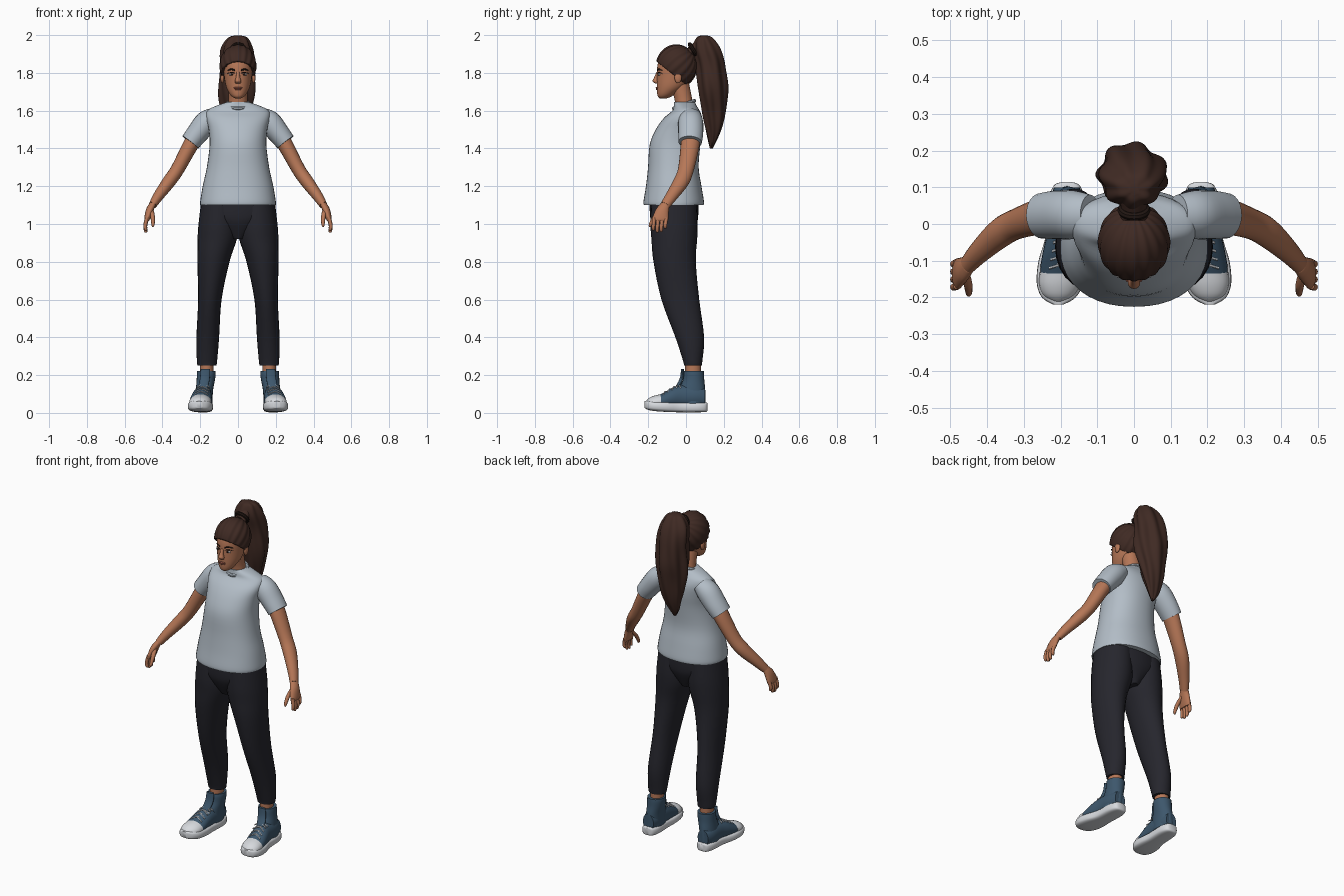
import bpy, bmesh, math
from mathutils import Vector, Matrix

old = bpy.data.objects.get("Cube")
if old:
    bpy.data.objects.remove(old, do_unlink=True)

X, Y, Z = Vector((1, 0, 0)), Vector((0, 1, 0)), Vector((0, 0, 1))


def material(name, *rgb):
    mat = bpy.data.materials.new(name)
    mat.use_nodes = True
    color = (*rgb, 1)
    mat.diffuse_color = color
    shader = mat.node_tree.nodes["Principled BSDF"]
    shader.inputs["Base Color"].default_value = color
    shader.inputs["Roughness"].default_value = 0.8
    return mat


skin = material("skin", .47, .185, .095)
hair = material("brown hair", .05, .023, .017)
cotton = material("grey cotton", .45, .51, .57)
cloth = material("charcoal cloth", .019, .019, .026)
canvas = material("blue canvas", .047, .095, .15)
rubber = material("white rubber", .68, .70, .73)
lip = material("lip", .36, .11, .07)
dark = material("dark brown", .015, .008, .006)


def finish(name, bm, mat, pair=False):
    """Turn a bmesh into one object, or a left and right pair."""
    made = []
    for side in (("left_", "right_") if pair else ("",)):
        if side == "right_":
            bmesh.ops.transform(bm, matrix=Matrix.Scale(-1, 4, X), verts=bm.verts)
        bmesh.ops.recalc_face_normals(bm, faces=bm.faces)
        mesh = bpy.data.meshes.new(side + name)
        bm.to_mesh(mesh)
        mesh.materials.append(mat)
        obj = bpy.data.objects.new(side + name, mesh)
        bpy.context.collection.objects.link(obj)
        bpy.ops.object.select_all(action='DESELECT')
        obj.select_set(True)
        bpy.context.view_layer.objects.active = obj
        bpy.ops.object.shade_smooth_by_angle(angle=math.radians(50))
        made.append(obj)
    bm.free()
    return made[0]


def spline(rings, steps):
    """Catmull-Rom interpolation of every value in the rings."""
    out = []
    for i in range(len(rings) - 1):
        a, b, c, d = (rings[max(0, min(len(rings) - 1, i + k))] for k in (-1, 0, 1, 2))
        for s in range(steps):
            t = s / steps
            out.append([q + t / 2 * (r - p + t * (2 * p - 5 * q + 4 * r - w
                        + t * (3 * (q - r) + w - p)))
                        for p, q, r, w in zip(a, b, c, d)])
    return out + [list(rings[-1])]


def loft(name, mat, rings, pair=False, axes=(X, Y), sides=24, steps=4, power=2, lobes=None):
    """Skin elliptical rings (x, y, z, radius u, radius v); axes=None follows the path."""
    rings = spline(rings, steps)
    bm = bmesh.new()
    loops = []
    for i, (x, y, z, ru, rv) in enumerate(rings):
        if axes:
            u, v = axes
        else:
            after, before = rings[min(i + 1, len(rings) - 1)], rings[max(i - 1, 0)]
            t = (Vector(after[:3]) - Vector(before[:3])).normalized()
            u = Y.cross(t).normalized()
            v = t.cross(u)
        loop = []
        for k in range(sides):
            a = math.tau * k / sides
            c, s = (math.copysign(abs(w) ** (2 / power), w) for w in (math.cos(a), math.sin(a)))
            f = lobes(a, z) if lobes else 1
            loop.append(bm.verts.new(Vector((x, y, z)) + u * c * ru * f + v * s * rv * f))
        loops.append(loop)
    for low, high in zip(loops, loops[1:]):
        for k in range(sides):
            n = (k + 1) % sides
            bm.faces.new((low[k], low[n], high[n], high[k]))
    bm.faces.new(loops[0])
    bm.faces.new(loops[-1])
    return finish(name, bm, mat, pair)


def blob(name, mat, loc, size, pair=False):
    bm = bmesh.new()
    bmesh.ops.create_uvsphere(bm, u_segments=20, v_segments=12, radius=1)
    bmesh.ops.scale(bm, vec=size, verts=bm.verts)
    bmesh.ops.translate(bm, vec=loc, verts=bm.verts)
    return finish(name, bm, mat, pair)


# Shirt
loft("shirt", cotton, [
    (0, -.065, 1.1, .2, .158), (0, -.065, 1.12, .2, .16), (0, -.065, 1.2, .187, .147),
    (0, -.067, 1.3, .165, .134), (0, -.058, 1.42, .15, .134), (0, -.037, 1.5, .155, .123),
    (0, -.016, 1.56, .168, .102), (0, 0, 1.6, .163, .072), (0, -.004, 1.626, .115, .06),
    (0, -.008, 1.645, .06, .055)], sides=40, power=2.2)
loft("sleeve", cotton, [
    (.12, .025, 1.575, .045, .055), (.165, .025, 1.54, .062, .066),
    (.215, .025, 1.48, .058, .066), (.252, .022, 1.433, .053, .062)], pair=True, axes=None)
bpy.ops.mesh.primitive_torus_add(major_segments=32, minor_segments=8, major_radius=.058,
                                 minor_radius=.01, location=(0, -.01, 1.632),
                                 rotation=(math.radians(20), 0, 0))
collar = bpy.context.object
collar.name = "collar"
collar.data.materials.append(cotton)
bpy.ops.object.shade_smooth_by_angle()

# Trousers
loft("hips", cloth, [
    (0, -.064, 1.13, .192, .128), (0, -.063, 1.05, .197, .128),
    (0, -.062, 1, .15, .118), (0, -.06, .92, .04, .08)], sides=32)
loft("trouser_leg", cloth, [
    (.1, -.064, 1.12, .095, .12), (.104, -.063, 1, .105, .125), (.11, -.062, .92, .104, .121),
    (.13, -.06, .8, .085, .112), (.149, -.03, .6, .062, .1), (.16, .02, .4, .06, .076),
    (.164, .035, .28, .054, .052), (.164, .037, .25, .05, .047)], pair=True)

# Arms and hands
loft("arm", skin, [
    (.2, .03, 1.5, .045, .05), (.25, .022, 1.42, .041, .05), (.32, 0, 1.29, .036, .042),
    (.365, -.025, 1.225, .035, .041), (.42, -.075, 1.15, .028, .032),
    (.452, -.11, 1.1, .021, .026)], pair=True, axes=None, sides=20)
loft("palm", skin, [
    (.447, -.105, 1.115, .018, .024), (.465, -.124, 1.08, .021, .034),
    (.48, -.136, 1.03, .016, .043), (.482, -.137, 1.015, .011, .04)], pair=True, sides=16)
for i, finger in enumerate(("index", "middle", "ring", "little")):
    y, drop = -.168 + .021 * i, (.055, .066, .062, .045)[i]
    loft(finger + "_finger", skin, [
        (.481, y, 1.035, .011, .011), (.491, y - .004, 1.02 - drop / 2, .01, .01),
        (.488, y - .005, 1.025 - drop, .008, .008), (.486, y - .005, 1.02 - drop, .003, .003)],
        pair=True, sides=10)
loft("thumb", skin, [
    (.46, -.135, 1.075, .013, .014), (.452, -.165, 1.04, .012, .013),
    (.45, -.187, 1, .009, .01), (.451, -.191, .985, .004, .004)], pair=True, sides=10)

# Ankles and shoes
loft("ankle", skin, [(.166, .037, .18, .036, .042), (.166, .037, .3, .036, .042)], pair=True)
loft("sole", rubber, [
    (.183, .114, .032, .015, .02), (.183, .104, .03, .036, .025), (.184, .06, .03, .05, .027),
    (.188, -.03, .03, .052, .027), (.196, -.1, .032, .064, .027), (.201, -.16, .036, .064, .027),
    (.205, -.2, .04, .046, .024), (.206, -.219, .044, .015, .018)],
    pair=True, axes=(X, Z), power=3.5)
loft("shoe_vamp", canvas, [
    (.183, .1, .08, .035, .05), (.184, .05, .085, .047, .06), (.187, -.02, .085, .049, .063),
    (.193, -.07, .078, .054, .056), (.198, -.12, .064, .057, .042),
    (.202, -.17, .052, .05, .03)], pair=True, axes=(X, Z))
loft("shoe_collar", canvas, [
    (.183, .03, .05, .047, .073), (.178, .032, .12, .046, .07), (.171, .04, .17, .048, .057),
    (.168, .042, .205, .05, .054), (.168, .043, .222, .049, .052)], pair=True)
loft("toe_cap", rubber, [
    (.199, -.132, .058, .058, .041), (.202, -.165, .055, .056, .037),
    (.205, -.195, .051, .042, .028), (.206, -.214, .046, .015, .014)], pair=True, axes=(X, Z))
loft("tongue", canvas, [
    (.186, -.05, .13, .026, .012), (.176, -.024, .18, .026, .01),
    (.172, -.018, .232, .025, .008)], pair=True)
for i in range(4):
    y, z, x = -.04 - .023 * i, .152 - .013 * i, .184 + .004 * i
    for way in (-1, 1):
        loft(f"lace_{i + 1}_{'in' if way < 0 else 'out'}", rubber, [
            (x - .036, y + way * .011, z - .017, .004, .004), (x, y, z, .004, .004),
            (x + .036, y - way * .011, z - .017, .004, .004)],
            pair=True, axes=(Y, Z), sides=6)

# Neck, head and face
loft("neck", skin, [
    (0, -.008, 1.58, .062, .055), (0, -.012, 1.65, .05, .047), (0, -.035, 1.75, .05, .05)])
loft("head", skin, [
    (0, -.12, 1.665, .015, .018), (0, -.113, 1.675, .032, .036), (0, -.1, 1.695, .048, .053),
    (0, -.077, 1.73, .064, .077), (0, -.06, 1.78, .073, .094), (0, -.055, 1.84, .078, .096),
    (0, -.05, 1.89, .072, .083), (0, -.05, 1.925, .045, .05)], sides=32)
loft("nose", skin, [
    (0, -.149, 1.805, .008, .007), (0, -.157, 1.775, .011, .012),
    (0, -.16, 1.756, .017, .017), (0, -.153, 1.743, .012, .009)], sides=16)
blob("ear", skin, (.083, -.042, 1.775), (.01, .019, .03), pair=True)
blob("eye", rubber, (.034, -.1415, 1.791), (.015, .006, .006), pair=True)
blob("iris", dark, (.033, -.1455, 1.791), (.007, .004, .006), pair=True)
for part, z, thick in (("eyebrow", 1.814, .0045), ("eyelid_line", 1.798, .0025)):
    loft(part, dark, [
        (.016, -.15, z, thick, thick), (.036, -.143, z + .005, thick, thick),
        (.056, -.126, z - .002, thick / 2, thick / 2)], pair=True, axes=(Y, Z), sides=8)
blob("upper_lip", lip, (0, -.153, 1.721), (.023, .008, .005))
blob("lower_lip", lip, (0, -.152, 1.713), (.019, .008, .005))

# Combed hair, ridged toward the tie and trimmed along the hairline
bm = bmesh.new()
bmesh.ops.create_uvsphere(bm, u_segments=96, v_segments=28, radius=1)
for v in bm.verts:
    around = math.atan2(v.co.y, v.co.x)
    v.co *= 1 + .022 * math.hypot(v.co.x, v.co.y) * math.cos(16 * around)
shape = (Matrix.Translation((0, -.05, 1.835)) @ Matrix.Diagonal((.097, .108, .114, 1))
         @ Matrix.Rotation(math.radians(-50), 4, 'X'))
bmesh.ops.transform(bm, matrix=shape, verts=bm.verts)
bmesh.ops.bisect_plane(bm, geom=bm.verts[:] + bm.edges[:] + bm.faces[:],
                       plane_co=(0, -.155, 1.86), plane_no=(0, .155, .195), clear_inner=True)
cap = finish("combed_hair", bm, hair)
shell = cap.modifiers.new("thickness", 'SOLIDIFY')
shell.thickness, shell.offset = .014, -1

# Ponytail with twisting locks
def locks(a, z):
    return 1 + .07 * math.cos(7 * a + 9 * z) + .05 * math.cos(3 * a - 14 * z) \
        + .025 * math.sin(30 * z)


loft("ponytail", hair, [
    (0, .095, 1.998, .015, .015), (0, .1, 1.985, .05, .042), (-.005, .112, 1.93, .078, .07),
    (-.005, .13, 1.85, .089, .08), (-.005, .139, 1.75, .092, .078),
    (-.007, .143, 1.66, .089, .07), (-.01, .146, 1.58, .07, .058),
    (-.014, .146, 1.5, .048, .04), (-.02, .14, 1.44, .03, .022),
    (-.02, .134, 1.4, .007, .007)], sides=72, steps=6, lobes=locks)
loft("ponytail_root", hair, [
    (0, .01, 1.895, .04, .04), (0, .04, 1.925, .034, .034),
    (0, .09, 1.95, .05, .045)], axes=(X, Z))
bpy.ops.mesh.primitive_torus_add(major_segments=28, minor_segments=8, major_radius=.034,
                                 minor_radius=.011, location=(0, .038, 1.922),
                                 rotation=(math.radians(-58), 0, 0))
tie = bpy.context.object
tie.name = "hair_tie"
tie.data.materials.append(dark)
bpy.ops.object.shade_smooth_by_angle()
